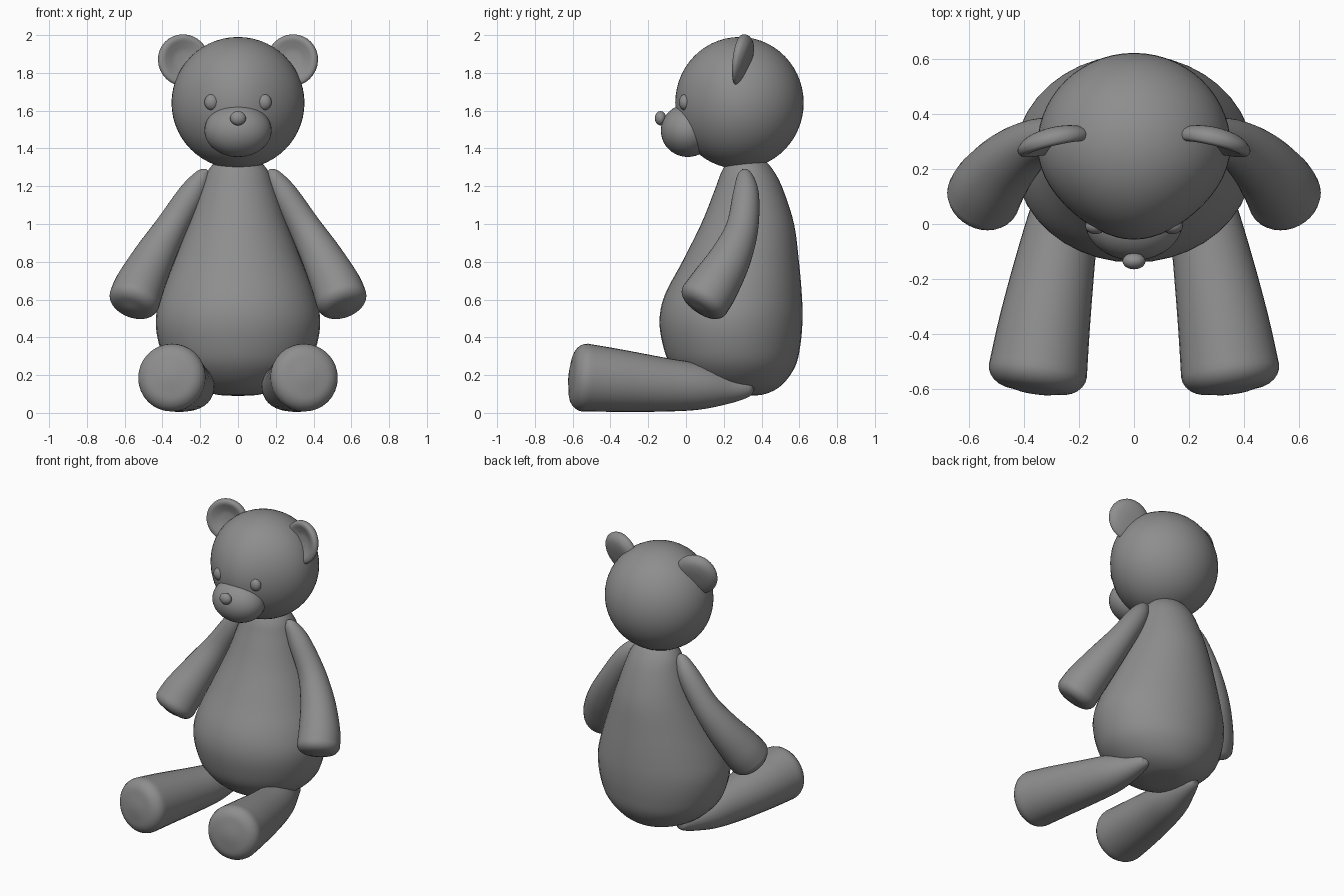
import bpy, bmesh
from math import sin, cos, pi, radians
from mathutils import Vector, Matrix, Euler

if "Cube" in bpy.data.objects:
    bpy.data.objects.remove(bpy.data.objects["Cube"])

# One dark grey for the whole toy
grey = bpy.data.materials.new("dark_grey")
grey.diffuse_color = (0.27, 0.27, 0.27, 1)
grey.use_nodes = True
grey.node_tree.nodes["Principled BSDF"].inputs["Base Color"].default_value = grey.diffuse_color


def finish(name, bm, mirror=False):
    bmesh.ops.recalc_face_normals(bm, faces=bm.faces)
    for f in bm.faces:
        f.smooth = True
    me = bpy.data.meshes.new(name)
    bm.to_mesh(me)
    bm.free()
    me.materials.append(grey)
    ob = bpy.data.objects.new(name, me)
    bpy.context.collection.objects.link(ob)
    if mirror:
        ob.modifiers.new("Mirror", 'MIRROR').use_mirror_merge = False
    return ob


def smooth_path(pts, steps=5):
    """Catmull-Rom interpolation of points of any dimension."""
    p = [pts[0]] + pts + [pts[-1]]
    out = []
    for i in range(1, len(p) - 2):
        a, b, c, d = (Vector(q) for q in p[i - 1:i + 3])
        for s in range(steps):
            t = s / steps
            out.append(0.5 * (2 * b + (c - a) * t + (2 * a - 5 * b + 4 * c - d) * t * t
                              + (3 * b - a - 3 * c + d) * t ** 3))
    return out + [Vector(pts[-1])]


def skin(rings):
    """Join rings of points into a closed surface."""
    bm = bmesh.new()
    vr = [[bm.verts.new(co) for co in r] for r in rings]
    n = len(vr[0])
    for a, b in zip(vr, vr[1:]):
        for i in range(n):
            j = (i + 1) % n
            bm.faces.new((a[i], a[j], b[j], b[i]))
    bm.faces.new(vr[0])
    bm.faces.new(vr[-1])
    return bm


def circle(n=32):
    return [(cos(2 * pi * i / n), sin(2 * pi * i / n)) for i in range(n)]


def ellipsoid(name, loc, radii, tilt=0, mirror=False, seg=40, taper=0):
    """Ellipsoid whose front half can narrow towards -y."""
    bm = bmesh.new()
    bmesh.ops.create_uvsphere(bm, u_segments=seg, v_segments=seg // 2, radius=1)
    for v in bm.verts:
        v.co.x *= 1 - taper * max(0, -v.co.y) ** 2
    m = (Matrix.Translation(loc) @ Matrix.Rotation(radians(tilt), 4, 'X')
         @ Matrix.Diagonal((*radii, 1)))
    bmesh.ops.transform(bm, matrix=m, verts=bm.verts)
    return finish(name, bm, mirror)


def limb(name, path, cap):
    """Mirrored round limb; path = (x, y, z, radius), with a blunt rounded end of length cap."""
    end, prev = Vector(path[-1][:3]), Vector(path[-2][:3])
    d, r = (end - prev).normalized(), path[-1][3]
    pts = smooth_path(path)
    for k in range(1, 7):
        a = k / 6 * pi / 2
        pts.append(Vector((*(end + d * cap * 0.85 * sin(a)), r - cap * (1 - cos(a)))))
    # slightly domed sole
    pts.append(Vector((*(end + d * cap * 0.95), (r - cap) * 0.6)))
    pts.append(Vector((*(end + d * cap), 0.01)))
    rings = []
    for i, p in enumerate(pts):
        t = (pts[min(i + 1, len(pts) - 1)] - pts[max(i - 1, 0)]).to_3d().normalized()
        if i >= len(pts) - 9:
            t = d
        u = t.cross(Vector((1, 0, 0))).normalized()
        v = t.cross(u)
        rings.append([p.to_3d() + p[3] * (u * c + v * s) for c, s in circle()])
    return finish(name, skin(rings), True)


# Body: height, half width, front y, back y
body = [(0.09, 0.02, 0.26, 0.32), (0.10, 0.13, 0.14, 0.42), (0.15, 0.26, 0.02, 0.51),
        (0.25, 0.37, -0.08, 0.58), (0.37, 0.42, -0.125, 0.607), (0.50, 0.435, -0.14, 0.617),
        (0.63, 0.405, -0.11, 0.613), (0.80, 0.34, -0.02, 0.598), (1.00, 0.262, 0.08, 0.572),
        (1.18, 0.20, 0.152, 0.515), (1.28, 0.16, 0.19, 0.465), (1.34, 0.10, 0.235, 0.41),
        (1.36, 0.01, 0.32, 0.34)]
rings = [[(w * c, (f + b) / 2 + (b - f) / 2 * s, z) for c, s in circle(40)]
         for z, w, f, b in smooth_path(body)]
finish("body", skin(rings))

# Head and face
ellipsoid("head", (0, 0.283, 1.641), (0.352, 0.34, 0.349), seg=56, taper=0.2)
ellipsoid("muzzle", (0, 0.01, 1.495), (0.178, 0.143, 0.14), tilt=8)
ellipsoid("nose", (0, -0.135, 1.56), (0.042, 0.03, 0.038), seg=24)
ellipsoid("eyes", (0.14, -0.007, 1.645), (0.038, 0.03, 0.042), mirror=True, seg=24)

# Ears: cupped discs turned around the local y axis, thinner towards the bottom
ear = [(0.004, 0.045), (0.06, 0.042), (0.11, 0.027), (0.138, -0.005), (0.133, -0.035),
       (0.112, -0.042), (0.085, -0.03), (0.05, -0.014), (0.004, -0.008)]
bm = skin([[(r * c, y * (0.75 + 0.25 * s * r / 0.138), r * s) for c, s in circle()]
           for r, y in smooth_path(ear, 4)])
bmesh.ops.transform(bm, verts=bm.verts, matrix=Matrix.Translation((0.29, 0.304, 1.864))
                    @ Euler((radians(-11), 0, radians(-13))).to_matrix().to_4x4())
finish("ears", bm, True)

# Arms
limb("arms", [(0.165, 0.30, 1.285, 0.008), (0.185, 0.31, 1.257, 0.04), (0.245, 0.317, 1.16, 0.069),
              (0.355, 0.297, 0.98, 0.086), (0.447, 0.235, 0.82, 0.11),
              (0.52, 0.15, 0.675, 0.131), (0.548, 0.10, 0.60, 0.136)], 0.07)

# Legs
limb("legs", [(0.20, 0.36, 0.13, 0.008), (0.20, 0.337, 0.13, 0.042), (0.215, 0.23, 0.127, 0.078),
              (0.243, 0.08, 0.137, 0.12), (0.285, -0.13, 0.15, 0.144),
              (0.325, -0.36, 0.171, 0.166), (0.35, -0.535, 0.187, 0.18)], 0.085)
